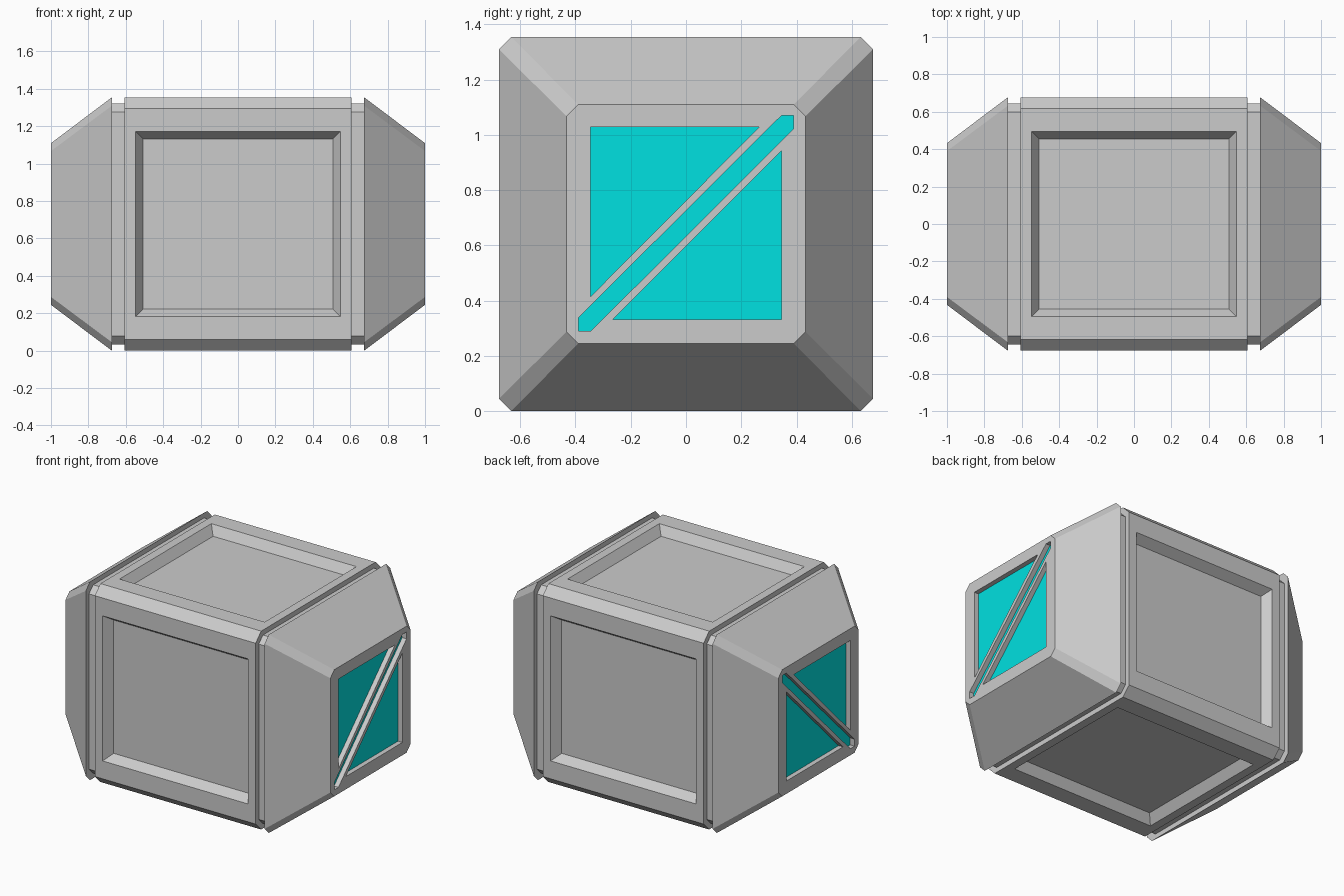
import bpy, bmesh
from mathutils import Vector

if "Cube" in bpy.data.objects:
    bpy.data.objects.remove(bpy.data.objects["Cube"])

ZC = 0.677          # height of the centre axis
H = 0.677           # half size of the body


def octagon(half, cut):
    """Square cross-section with chamfered corners, as (y, z) pairs."""
    a, b = half, half - cut
    return [(a, b), (b, a), (-b, a), (-a, b), (-a, -b), (-b, -a), (b, -a), (a, -b)]


def loft(bm, x0, ring0, x1, ring1):
    """Closed solid between two matching cross-sections along x."""
    r0 = [bm.verts.new((x0, y, z)) for y, z in ring0]
    r1 = [bm.verts.new((x1, y, z)) for y, z in ring1]
    n = len(r0)
    bm.faces.new(r0)
    bm.faces.new(r1)
    for i in range(n):
        j = (i + 1) % n
        bm.faces.new((r0[i], r0[j], r1[j], r1[i]))


def make_object(name, bm, mat=None):
    bmesh.ops.recalc_face_normals(bm, faces=bm.faces[:])
    mesh = bpy.data.meshes.new(name)
    bm.to_mesh(mesh)
    bm.free()
    obj = bpy.data.objects.new(name, mesh)
    obj.location.z = ZC
    bpy.context.collection.objects.link(obj)
    if mat:
        mesh.materials.append(mat)
    return obj


def inset_to(bm, face, half_x, half_side, height):
    """Inset a side face and place its corners on an exact rectangle."""
    n = face.normal.copy()
    side = Vector((1, 0, 0)).cross(n)
    bmesh.ops.inset_individual(bm, faces=[face], thickness=0.01)
    for v in face.verts:
        sx = 1 if v.co.x > 0 else -1
        ss = 1 if v.co.dot(side) > 0 else -1
        v.co = Vector((sx * half_x, 0, 0)) + side * (ss * half_side) + n * height


# Centre body: chamfered block with a sunken panel on each of four sides
bm = bmesh.new()
loft(bm, -0.607, octagon(H, 0.06), 0.607, octagon(H, 0.06))
bmesh.ops.recalc_face_normals(bm, faces=bm.faces[:])
bm.normal_update()
for f in [f for f in bm.faces if max(abs(f.normal.y), abs(f.normal.z)) > 0.99]:
    inset_to(bm, f, 0.548, 0.495, H)
    inset_to(bm, f, 0.507, 0.455, H - 0.06)
make_object("body", bm)

# Light panel outlines on the end caps: two triangles and a diagonal strip
PANES = [
    [(-0.345, 0.351), (0.265, 0.351), (-0.345, -0.262)],
    [(0.345, 0.265), (0.345, -0.345), (-0.265, -0.345)],
    [(-0.39, -0.388), (-0.345, -0.388), (0.39, 0.345),
     (0.39, 0.392), (0.345, 0.392), (-0.39, -0.34)],
]
cyan = bpy.data.materials.new("cyan_light")
cyan.diffuse_color = (0.0, 0.75, 0.75, 1)
cyan.use_nodes = True
cyan.node_tree.nodes["Principled BSDF"].inputs["Base Color"].default_value = cyan.diffuse_color


def panes(x0, x1):
    bm = bmesh.new()
    for p in PANES:
        loft(bm, x0, p, x1, p)
    return bm


for s, label in ((1, "right"), (-1, "left")):
    # Narrow neck joining the body and the cap
    bm = bmesh.new()
    loft(bm, s * 0.58, octagon(0.643, 0.045), s * 0.70, octagon(0.643, 0.045))
    make_object(label + "_neck", bm)

    # Tapered cap with pockets cut into its end
    bm = bmesh.new()
    loft(bm, s * 0.675, octagon(H, 0.045), s, octagon(0.432, 0.042))
    cap = make_object(label + "_cap", bm)
    cutter = make_object("pocket_cutter", panes(s * 0.96, s * 1.05))
    cutter.hide_render = True
    mod = cap.modifiers.new("pockets", 'BOOLEAN')
    mod.operation = 'DIFFERENCE'
    mod.solver = 'EXACT'
    mod.object = cutter
    bpy.context.view_layer.update()
    deps = bpy.context.evaluated_depsgraph_get()
    cut_mesh = bpy.data.meshes.new_from_object(cap.evaluated_get(deps))
    cap.modifiers.clear()
    cap.data = cut_mesh
    bpy.data.objects.remove(cutter)

    # Cyan panes at the bottom of the pockets
    make_object(label + "_lights", panes(s * 0.96, s * 0.967), cyan)
